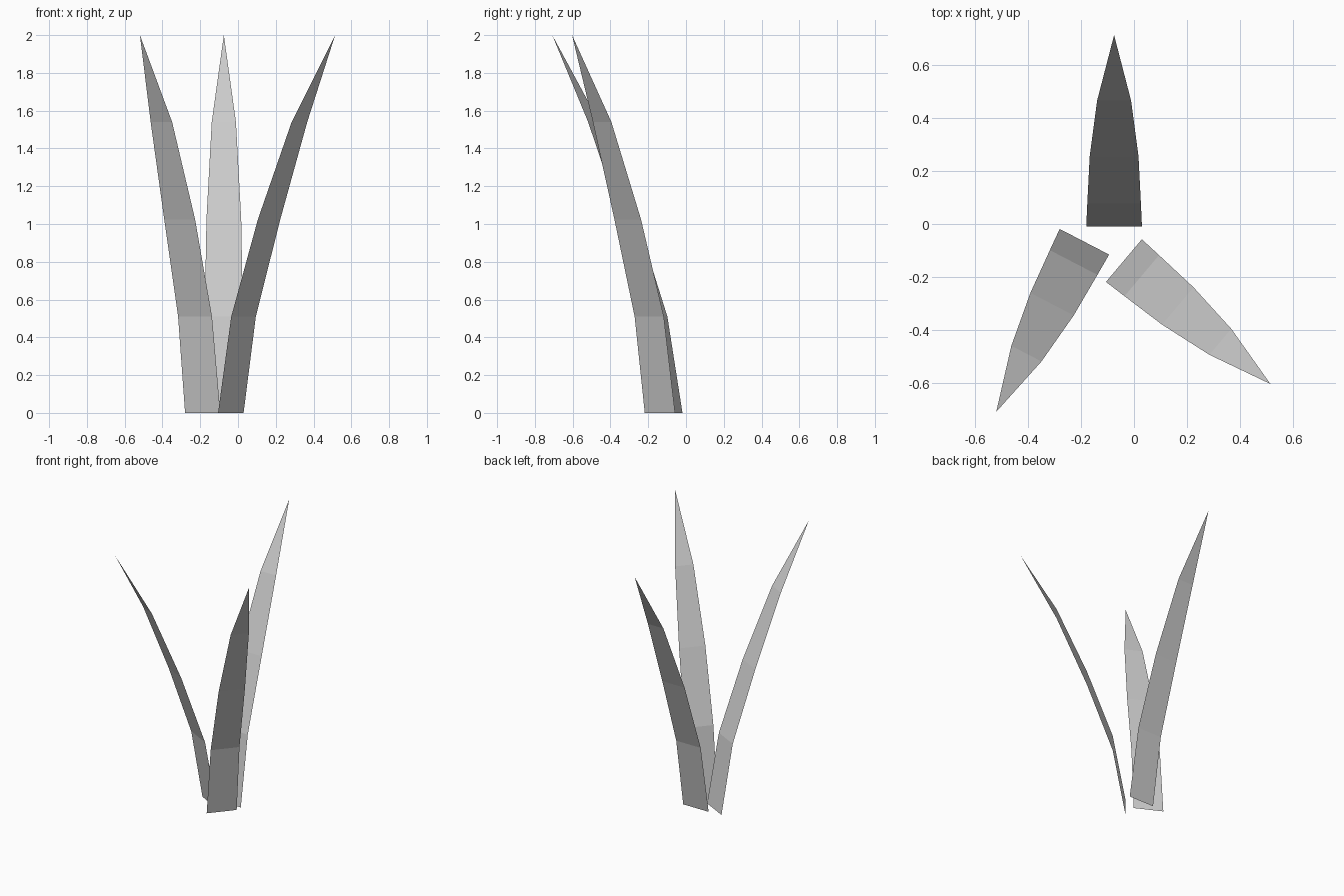
import bpy
import math

if "Cube" in bpy.data.objects:
    bpy.data.objects.remove(bpy.data.objects["Cube"])

# Half width, outward bend and height of each level below the tip
LEVELS = [(0.105, 0.0, 0.0), (0.101, 0.088, 0.51), (0.092, 0.265, 1.025), (0.064, 0.475, 1.54)]
TIP = (0.0, 0.722, 2.0)


def grass_blade(name, x, y, angle):
    """Thin tapering sheet that bends outward along +X, then is turned and placed."""
    c, s = math.cos(math.radians(angle)), math.sin(math.radians(angle))

    def place(out, side, z):
        return (x + out * c - side * s, y + out * s + side * c, z)

    verts = []
    for half, out, z in LEVELS:
        verts += [place(out, -half, z), place(out, half, z)]
    verts.append(place(TIP[1], 0, TIP[2]))
    faces = [(i, i + 1, i + 3, i + 2) for i in range(0, 6, 2)] + [(6, 7, 8)]
    mesh = bpy.data.meshes.new(name)
    mesh.from_pydata(verts, [], faces)
    obj = bpy.data.objects.new(name, mesh)
    bpy.context.collection.objects.link(obj)


# Three blades fanning out from the root
grass_blade("back_blade", -0.075, -0.01, 90)
grass_blade("left_blade", -0.187, -0.067, -117.4)
grass_blade("right_blade", -0.038, -0.138, -40.1)
